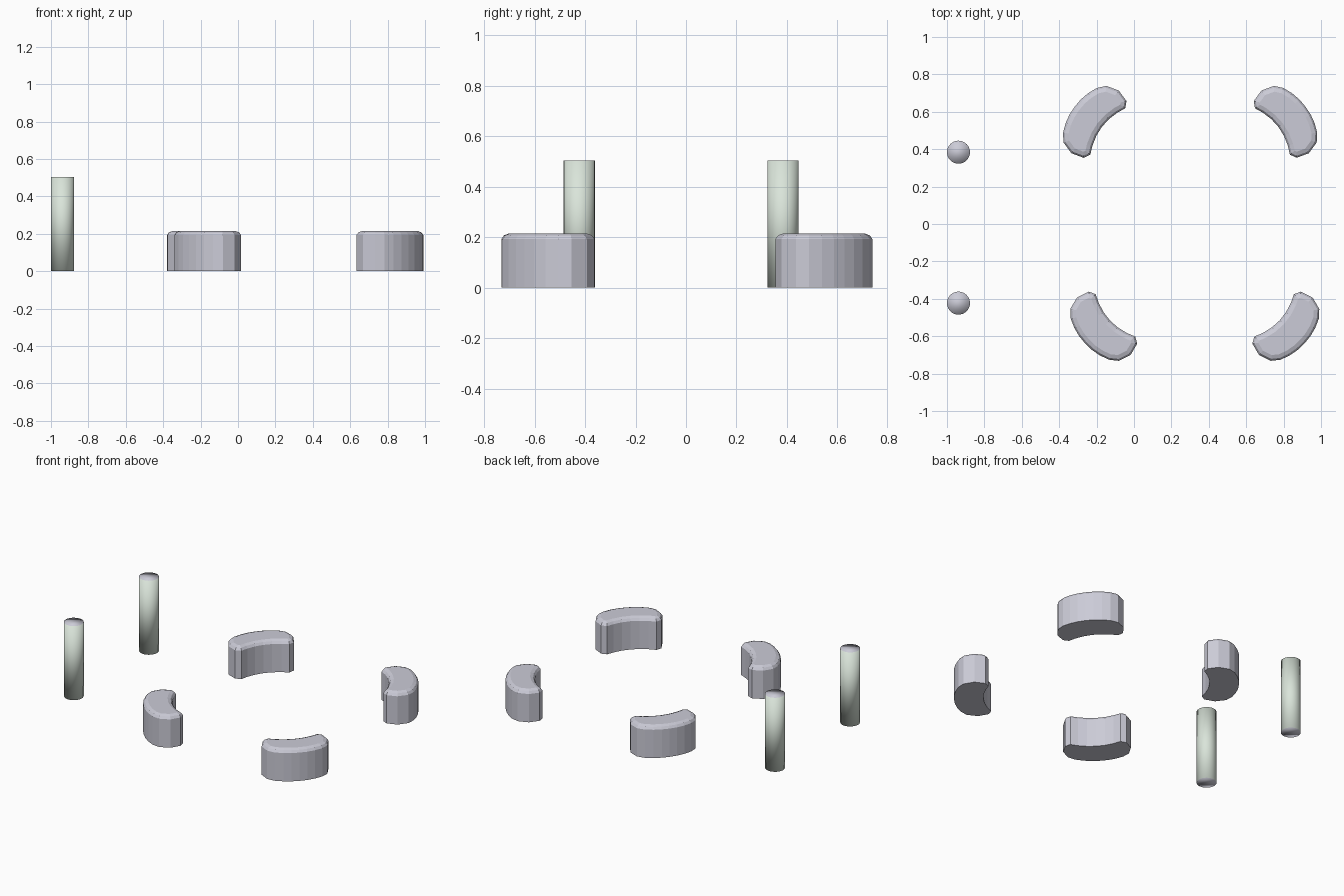
import bpy, bmesh, math

if "Cube" in bpy.data.objects:
    bpy.data.objects.remove(bpy.data.objects["Cube"])


def material(name, color):
    m = bpy.data.materials.new(name)
    m.diffuse_color = (*color, 1)
    m.use_nodes = True
    m.node_tree.nodes["Principled BSDF"].inputs["Base Color"].default_value = m.diffuse_color
    return m


STONE = material("pale grey stone", (0.60, 0.60, 0.68))
GREEN = material("pale green grey", (0.70, 0.78, 0.70))


def finish(bm, name, mats, loc, rot=0.0):
    mesh = bpy.data.meshes.new(name)
    bm.to_mesh(mesh)
    bm.free()
    for m in mats:
        mesh.materials.append(m)
    ob = bpy.data.objects.new(name, mesh)
    ob.location = loc
    ob.rotation_euler.z = rot
    bpy.context.collection.objects.link(ob)
    return ob


# Half outline of a curved bench, inner middle to outer middle (+y is outward)
HALF = [(0, -.065), (.055, -.070), (.11, -.085), (.155, -.105), (.19, -.087),
        (.21, -.02), (.19, .048), (.15, .082), (.10, .102), (.05, .113), (0, .116)]
OUTLINE = HALF + [(-x, y) for x, y in HALF[-2:0:-1]]


def bench(name, x, y, outward_deg):
    bm = bmesh.new()
    low = [bm.verts.new((px, py, 0)) for px, py in OUTLINE]
    high = [bm.verts.new((px, py, .192)) for px, py in OUTLINE]
    n = len(OUTLINE)
    bm.faces.new(low[::-1])
    for i in range(n):
        j = (i + 1) % n
        bm.faces.new((low[i], low[j], high[j], high[i]))
    top = bm.faces.new(high)
    bm.normal_update()
    # rounded seat edge
    for inset, rise in ((.010, .015), (.020, .008)):
        bmesh.ops.inset_region(bm, faces=[top], thickness=inset, depth=0,
                               use_even_offset=True)
        for v in top.verts:
            v.co.z += rise
        bm.normal_update()
    finish(bm, name, [STONE], (x, y, 0), math.radians(outward_deg - 90))


bench("bench_back_left", -.224, .558, 143)
bench("bench_back_right", .824, .558, 37)
bench("bench_front_left", -.176, -.56, 223)
bench("bench_front_right", .826, -.56, -43)


# Round bollards, smooth shaded right over the flat ends
def bollard(name, y):
    bm = bmesh.new()
    bmesh.ops.create_cone(bm, cap_ends=True, cap_tris=False, segments=32,
                          radius1=.0615, radius2=.0615, depth=.503)
    bm.normal_update()
    for f in bm.faces:
        f.smooth = True
        f.material_index = 1 if abs(f.normal.z) > .5 else 0
    finish(bm, name, [GREEN, STONE], (-.9385, y, .2515))


bollard("bollard_back", .384)
bollard("bollard_front", -.423)
